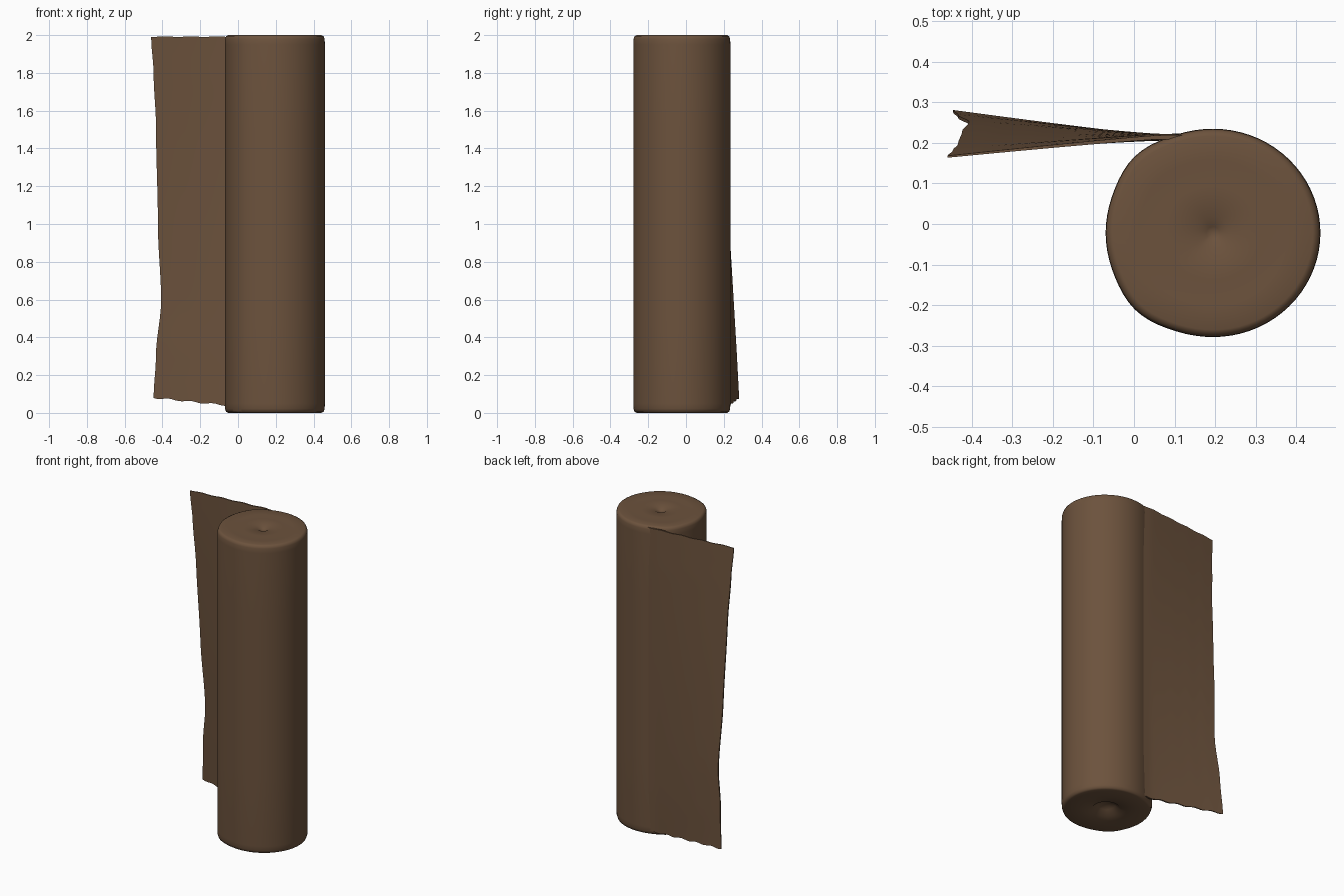
import bpy, bmesh, math

if "Cube" in bpy.data.objects:
    bpy.data.objects.remove(bpy.data.objects["Cube"])

mat = bpy.data.materials.new("brown_felt")
mat.diffuse_color = (0.15, 0.085, 0.046, 1)
mat.use_nodes = True
mat.node_tree.nodes["Principled BSDF"].inputs["Base Color"].default_value = mat.diffuse_color


def finish(bm, name):
    bmesh.ops.recalc_face_normals(bm, faces=bm.faces)
    me = bpy.data.meshes.new(name)
    bm.to_mesh(me)
    bm.free()
    ob = bpy.data.objects.new(name, me)
    bpy.context.collection.objects.link(ob)
    me.materials.append(mat)
    bpy.ops.object.select_all(action='DESELECT')
    ob.select_set(True)
    bpy.context.view_layer.objects.active = ob
    bpy.ops.object.shade_smooth_by_angle(angle=math.radians(45))
    return ob


def bump(a, centre, width):
    d = (a - centre + math.pi) % (2 * math.pi) - math.pi
    return math.exp(-(d / width) ** 2)


# Roll: slightly squashed lathe with rounded rims and dimpled ends
N = 72
CX, CY, RX, RY = 0.195, -0.022, 0.265, 0.257
profile = [(0.10, 0.045), (0.20, 0.035), (0.32, 0.008), (0.6, 0.004),
           (0.93, 0.0), (0.975, 0.006), (0.995, 0.022), (1.0, 0.05),
           (1.0, 0.5), (1.0, 1.0), (1.0, 1.5), (1.0, 1.95), (0.995, 1.98),
           (0.975, 1.994), (0.93, 2.0), (0.7, 1.994), (0.45, 1.997),
           (0.15, 1.993), (0.06, 1.98)]
bm = bmesh.new()
rings = []
for r, z in profile:
    ring = []
    for i in range(N):
        a = 2 * math.pi * i / N
        k = r * (1 + 0.035 * bump(a, 2.35, 0.3) + 0.035 * bump(a, 3.95, 0.3))
        ring.append(bm.verts.new((CX + RX * k * math.cos(a), CY + RY * k * math.sin(a), z)))
    rings.append(ring)
for lo, hi in zip(rings, rings[1:]):
    for i in range(N):
        j = (i + 1) % N
        bm.faces.new((lo[i], lo[j], hi[j], hi[i]))
for ring, z in ((rings[0], 0.05), (rings[-1], 1.975)):
    c = bm.verts.new((CX, CY, z))
    for i in range(N):
        bm.faces.new((ring[i], ring[(i + 1) % N], c))
finish(bm, "roll")

# Loose flap: twisted sheet leaving the back of the roll, with a wavy free edge
edge = [(0.0, -0.447), (0.12, -0.434), (0.27, -0.407), (0.48, -0.424),
        (0.75, -0.434), (0.9, -0.447), (1.0, -0.46)]


def edge_x(v):
    for (v0, x0), (v1, x1) in zip(edge, edge[1:]):
        if v <= v1:
            t = (v - v0) / (v1 - v0)
            t = t * t * (3 - 2 * t)
            return x0 + (x1 - x0) * t
    return edge[-1][1]


NU, NV = 30, 36
ROOT = 0.13


def flap_point(i, j, side):
    u, v = i / NU, j / NV
    x = ROOT + (edge_x(v) - ROOT) * u
    z0 = 0.02 + 0.06 * u + 0.004 * math.sin(u * 31)
    z1 = 1.994 - 0.004 * (0.5 + 0.5 * math.sin(u * 27))
    z = z0 + (z1 - z0) * v
    tip = 0.279 - 0.113 * v
    s = max(0, (u - 0.12) / 0.88)
    y = 0.214 + (tip - 0.214) * s ** 1.1
    thick = 0.018 - 0.010 * u
    # pinch the sheet toward its top and bottom edges
    thick *= 0.6 + 0.4 * min(1, 8 * min(v, 1 - v))
    return x, y + side * thick / 2, z


bm = bmesh.new()
g = [[[bm.verts.new(flap_point(i, j, s)) for j in range(NV + 1)]
      for i in range(NU + 1)] for s in (-1, 1)]
for s in g:
    for i in range(NU):
        for j in range(NV):
            bm.faces.new((s[i][j], s[i + 1][j], s[i + 1][j + 1], s[i][j + 1]))
for i in range(NU):
    for j in (0, NV):
        bm.faces.new((g[0][i][j], g[0][i + 1][j], g[1][i + 1][j], g[1][i][j]))
for j in range(NV):
    for i in (0, NU):
        bm.faces.new((g[0][i][j], g[0][i][j + 1], g[1][i][j + 1], g[1][i][j]))
finish(bm, "loose_flap")
